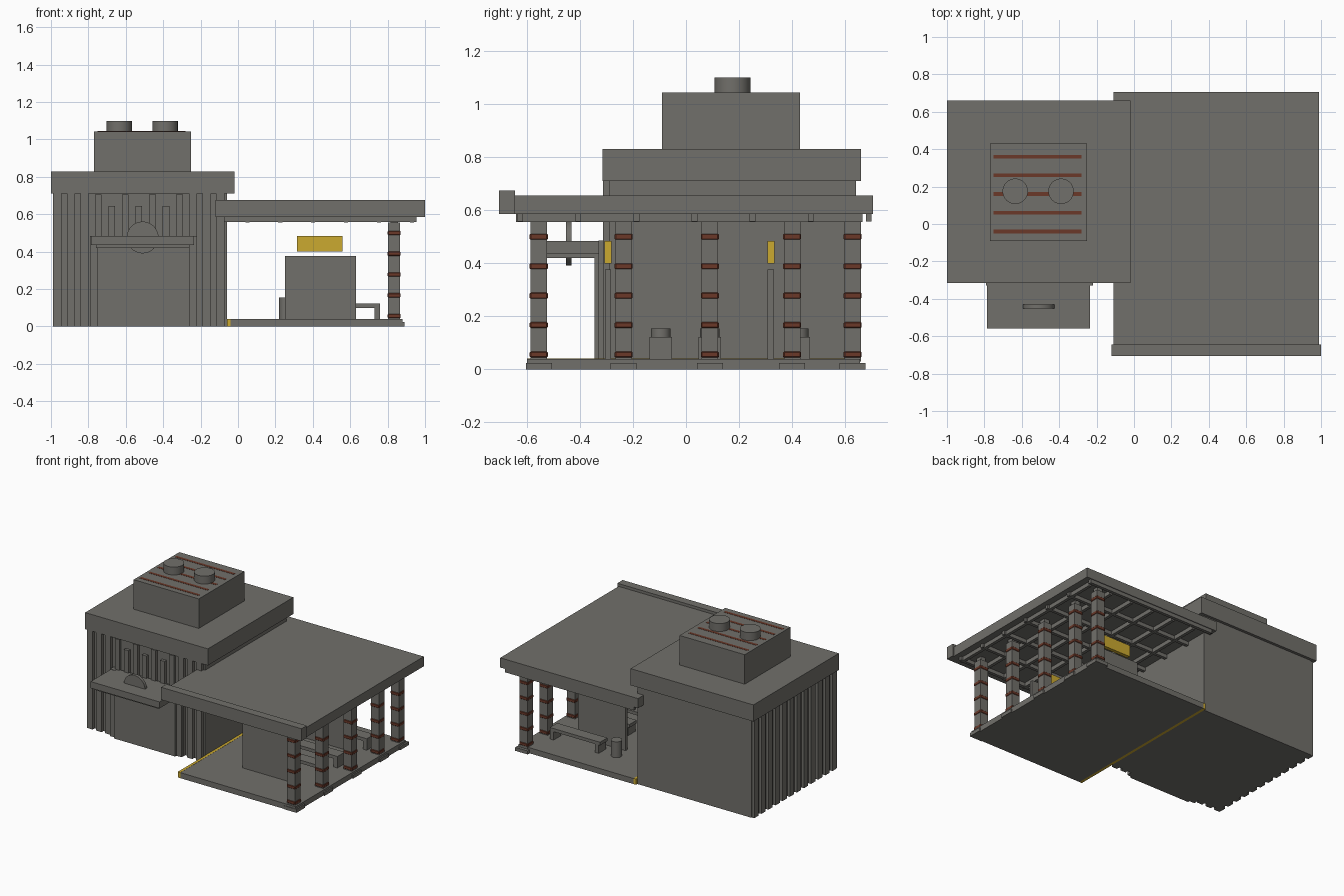
import bpy, bmesh
from math import radians
from mathutils import Matrix

old = bpy.data.objects.get("Cube")
if old:
    bpy.data.objects.remove(old, do_unlink=True)


def material(name, rgb):
    m = bpy.data.materials.new(name)
    m.use_nodes = True
    m.diffuse_color = (*rgb, 1)
    m.node_tree.nodes["Principled BSDF"].inputs["Base Color"].default_value = (*rgb, 1)
    return m


GREY = material("warm grey", (0.165, 0.16, 0.145))
GOLD = material("gold yellow", (0.60, 0.40, 0.03))
RUST = material("rust red", (0.145, 0.04, 0.022))


def finish(name, bm, mat):
    mesh = bpy.data.meshes.new(name)
    bm.to_mesh(mesh)
    bm.free()
    mesh.materials.append(mat)
    ob = bpy.data.objects.new(name, mesh)
    bpy.context.collection.objects.link(ob)
    return ob


def boxes(name, spans, mat=GREY):
    """One object from boxes, each given as its x, y and z ranges."""
    bm = bmesh.new()
    for span in spans:
        mid = [(a + b) / 2 for a, b in span]
        size = [b - a for a, b in span]
        bmesh.ops.create_cube(bm, size=1, matrix=Matrix.Translation(mid) @ Matrix.Diagonal((*size, 1)))
    return finish(name, bm, mat)


def box(name, x, y, z, mat=GREY):
    return boxes(name, [(x, y, z)], mat)


def cylinder(name, centre, radius, depth, turn=0, sides=32):
    bm = bmesh.new()
    bmesh.ops.create_cone(bm, cap_ends=True, segments=sides, radius1=radius, radius2=radius, depth=depth,
                          matrix=Matrix.Translation(centre) @ Matrix.Rotation(radians(turn), 4, "X"))
    for f in bm.faces:
        f.smooth = len(f.verts) == 4
    for e in bm.edges:
        e.smooth = all(f.smooth for f in e.link_faces)
    return finish(name, bm, GREY)


def around(c, half):
    return (c - half, c + half)


# Main hall and its stacked roof
box("hall_body", (-0.97, -0.06), (-0.29, 0.64), (0, 0.71))
box("hall_roof", (-1.0, -0.02), (-0.315, 0.66), (0.71, 0.83))
box("roof_box", (-0.77, -0.25), (-0.09, 0.43), (0.83, 1.043))
boxes("roof_stripes", [((-0.75, -0.28), around(0.16 + 0.1 * i, 0.01), (1.04, 1.0445))
                       for i in range(-2, 3)], RUST)
for side, x in (("right", -0.635), ("left", -0.39)):
    cylinder(f"roof_vent_{side}", (x, 0.175, 1.07), 0.068, 0.06)

# Vertical cladding on the front and the right side of the hall
front_ribs, side_ribs = [], []
for i in range(13):
    x = -0.965 + 0.0725 * i
    if -0.76 < x < -0.26:
        front_ribs.append((around(x, 0.018), (-0.312, -0.28), (0.48, 0.645 + 0.06 * (i % 2))))
    else:
        front_ribs.append((around(x, 0.022), (-0.312, -0.28), (0, 0.71)))
for i in range(12):
    side_ribs.append(((-0.99, -0.96), around(-0.28 + 0.081 * i, 0.024), (0, 0.71)))
boxes("front_cladding", front_ribs)
boxes("side_cladding", side_ribs)

# Entrance with its awning and round badge
box("entrance_block", (-0.75, -0.26), (-0.345, -0.28), (0, 0.43))
boxes("entrance_jambs", [(around(x, 0.02), (-0.33, -0.28), (0, 0.485)) for x in (-0.77, -0.24)])
box("awning_base", (-0.76, -0.26), (-0.54, -0.30), (0.42, 0.436))
box("awning", (-0.785, -0.235), (-0.56, -0.30), (0.436, 0.483))
cylinder("awning_badge", (-0.51, -0.442, 0.476), 0.085, 0.022, turn=90, sides=40)

# Platform with a painted edge
box("platform", (-0.04, 0.88), (-0.60, 0.655), (0, 0.04))
box("platform_edge", (-0.06, -0.04), (-0.60, 0.655), (0, 0.041), GOLD)

# Canopy, front fascia and ceiling grid
box("canopy", (-0.11, 0.99), (-0.65, 0.705), (0.585, 0.655))
box("canopy_fascia", (-0.12, 1.0), (-0.705, -0.645), (0.585, 0.675))
boxes("long_beams", [(around(0.05 + 0.176 * i, 0.011), (-0.64, 0.665), (0.556, 0.586)) for i in range(6)])
boxes("cross_beams", [((-0.075, 0.955), around(-0.625 + 0.219 * i, 0.011), (0.558, 0.586)) for i in range(7)])

# Banded columns on footings
for n, y in enumerate((-0.555, -0.235, 0.09, 0.4, 0.628), 1):
    box(f"column_{n}", (0.803, 0.867), around(y, 0.031), (0.03, 0.555))
    box(f"column_cap_{n}", (0.815, 0.855), around(y, 0.022), (0.55, 0.586))
    box(f"column_footing_{n}", (0.79, 0.89), around(y, 0.049), (0, 0.025))
    bands = boxes(f"column_bands_{n}", [((0.8, 0.87), around(y, 0.034), around(0.056 + 0.111 * i, 0.013))
                                        for i in range(5)], RUST)
    bevel = bands.modifiers.new("soft_edges", "BEVEL")
    bevel.width = 0.005
    bevel.segments = 1

# Screens with signs above them
for part, y in (("front", -0.294), ("back", 0.32)):
    box(f"{part}_screen", (0.25, 0.63), around(y, 0.012), (0.04, 0.377))
    box(f"{part}_sign", (0.315, 0.56), around(y, 0.013), (0.4, 0.483), GOLD)

# Benches and bins
for n, y in enumerate((-0.095, 0.09, 0.425), 1):
    depth = around(y, 0.042)
    boxes(f"bench_{n}", [((0.36, 0.76), depth, (0.1, 0.123)),
                         ((0.37, 0.4), depth, (0.04, 0.1)), ((0.73, 0.76), depth, (0.04, 0.1))])
    cylinder(f"bin_{n}", (0.257, y, 0.097), 0.037, 0.114, sides=20)
